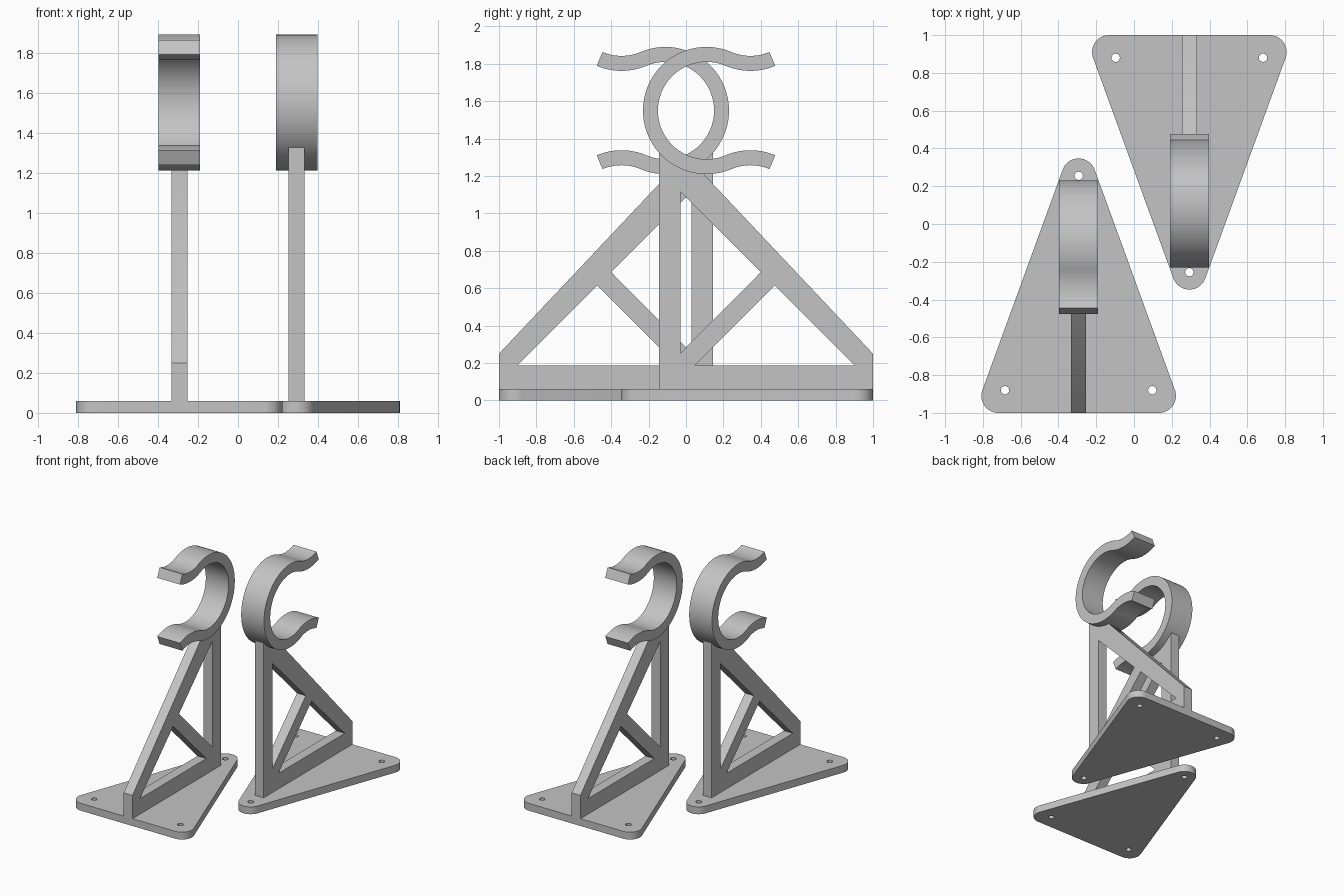
import bpy, bmesh
from math import sin, cos, pi, radians, atan2, sqrt
from mathutils import Vector

cube = bpy.data.objects.get("Cube")
if cube:
    bpy.data.objects.remove(cube, do_unlink=True)

grey = bpy.data.materials.new("light grey")
grey.use_nodes = True
colour = (0.55, 0.55, 0.55, 1)
grey.diffuse_color = colour
grey.node_tree.nodes["Principled BSDF"].inputs["Base Color"].default_value = colour

OFFSET = 0.293          # sideways distance of each bracket from the middle


def arc(cu, cv, r, start, end, n):
    """Points on an arc, angles in radians."""
    return [(cu + r * cos(start + (end - start) * i / n),
             cv + r * sin(start + (end - start) * i / n)) for i in range(n + 1)]


def extrude_outline(name, loops, place, vector):
    """Fill an outline with holes, extrude it, and place it as two opposed copies."""
    bm = bmesh.new()
    edges = []
    for loop in loops:
        verts = [bm.verts.new(place(u, v)) for u, v in loop]
        edges += [bm.edges.new((a, b)) for a, b in zip(verts, verts[1:] + verts[:1])]
    bmesh.ops.triangle_fill(bm, edges=edges, use_beauty=True)
    result = bmesh.ops.extrude_face_region(bm, geom=bm.faces[:], use_keep_orig=True)
    moved = [g for g in result["geom"] if isinstance(g, bmesh.types.BMVert)]
    bmesh.ops.translate(bm, verts=moved, vec=Vector(vector))
    bmesh.ops.recalc_face_normals(bm, faces=bm.faces[:])
    mesh = bpy.data.meshes.new(name)
    bm.to_mesh(mesh)
    bm.free()
    mesh.materials.append(grey)
    for side, sign in (("left", 1), ("right", -1)):
        ob = bpy.data.objects.new(side + "_" + name, mesh)
        ob.location.x = sign * OFFSET
        ob.rotation_euler.z = 0 if sign > 0 else pi
        bpy.context.collection.objects.link(ob)
    bpy.ops.object.select_all(action="DESELECT")
    ob.select_set(True)
    bpy.context.view_layer.objects.active = ob
    bpy.ops.object.shade_smooth_by_angle(angle=radians(30))


# Base plate: rounded triangle with three screw holes
tip, corner, r = (0, -0.257), (0.425, 0.91), 0.09
lean = atan2(corner[0], corner[1] - tip[1])
plate = (arc(*tip, r, -pi + lean, -lean, 24)
         + arc(*corner, r, -lean, pi / 2, 16)
         + arc(-corner[0], corner[1], r, pi / 2, pi + lean, 16))
holes = [arc(x, y, 0.022, 0, 2 * pi, 24)[:-1]
         for x, y in ((0, -0.255), (0.39, 0.88), (-0.39, 0.88))]
extrude_outline("base_plate", [plate] + holes,
                lambda u, v: (u, v, 0), (0, 0, 0.06))

# Upright rib: post, sloping brace, foot bar and strut around two openings
HALF_RIB = 0.04
rib = [(-0.145, 0.06), (1, 0.06), (1, 0.25), (0.09, 1.215), (-0.03, 1.27), (-0.145, 1.33)]
upper_opening = [(-0.03, 0.253), (0.40, 0.686), (-0.03, 1.116)]
lower_opening = [(0.048, 0.187), (0.903, 0.187), (0.475, 0.614)]
extrude_outline("support_rib", [rib, upper_opening, lower_opening],
                lambda u, v: (-HALF_RIB, u, v), (2 * HALF_RIB, 0, 0))

# Open clip: a ring whose two ends flare outwards in a reverse curve
HALF_CLIP, MID, WALL = 0.103, 0.30, 0.04
cy, cz, turn = 0.11, 1.55, radians(23)
flare_y = cy + 2 * MID * sin(turn)
flare_z = 2 * MID * cos(turn)


def clip_edge(shift):
    """One edge of the clip wall, from the upper lip round to the lower lip."""
    upper = arc(flare_y, cz + flare_z, MID - shift, -pi / 2 + turn, -pi / 2 - turn, 20)
    ring = arc(cy, cz, MID + shift, pi / 2 - turn, 3 * pi / 2 + turn, 72)
    lower = [(y, 2 * cz - z) for y, z in reversed(upper)]
    return upper[:-1] + ring + lower[1:]


extrude_outline("clip", [clip_edge(WALL) + clip_edge(-WALL)[::-1]],
                lambda u, v: (-HALF_CLIP, u, v), (2 * HALF_CLIP, 0, 0))
